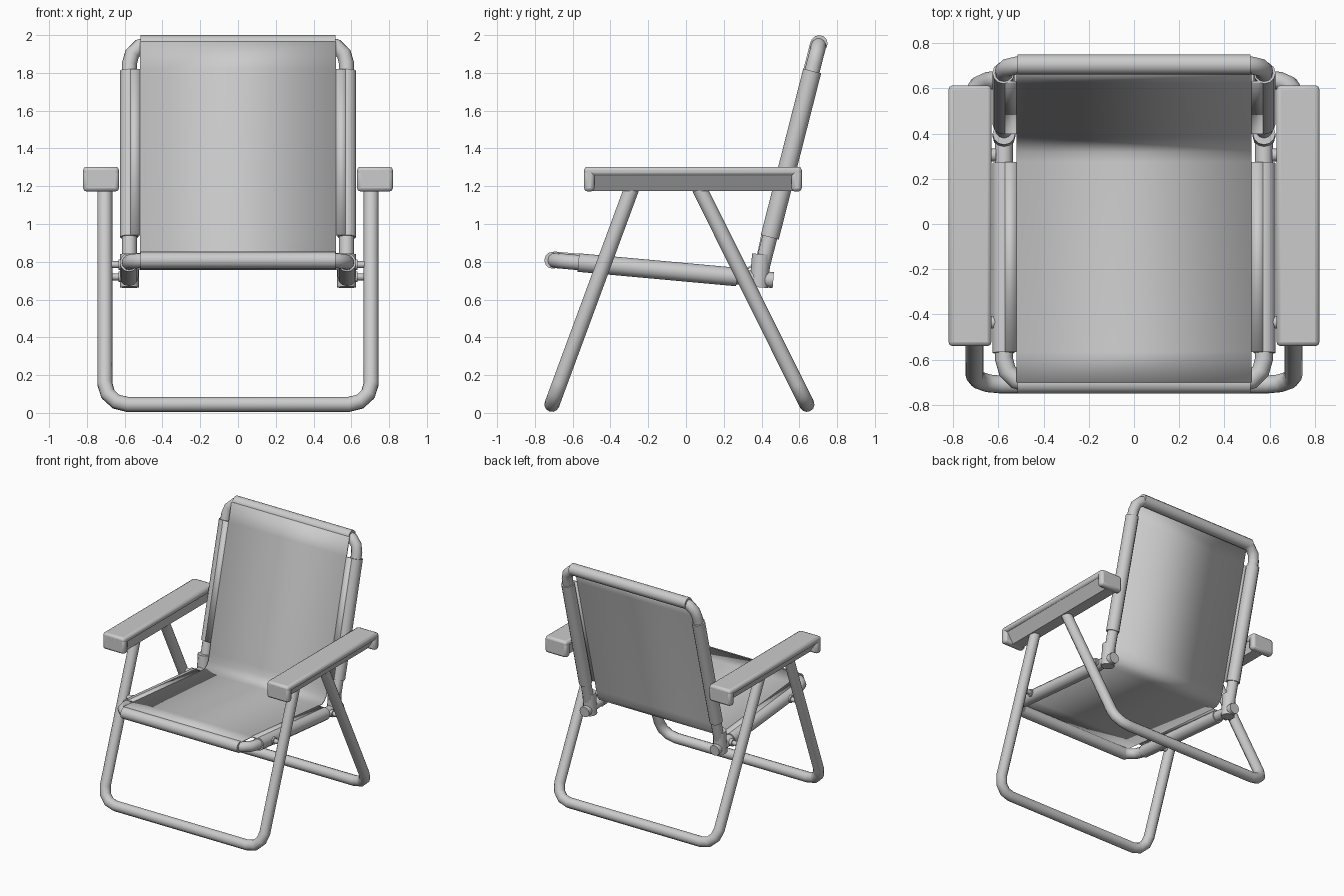
import bpy, bmesh, math
from mathutils import Vector

if "Cube" in bpy.data.objects:
    bpy.data.objects.remove(bpy.data.objects["Cube"])


def smooth(ob, angle=50):
    bpy.ops.object.select_all(action='DESELECT')
    ob.select_set(True)
    bpy.context.view_layer.objects.active = ob
    bpy.ops.object.shade_smooth_by_angle(angle=math.radians(angle))


def tube(name, pts, r):
    cu = bpy.data.curves.new(name, 'CURVE')
    cu.dimensions = '3D'
    cu.bevel_depth = r
    cu.bevel_resolution = 4
    cu.use_fill_caps = True
    sp = cu.splines.new('POLY')
    sp.points.add(len(pts) - 1)
    for p, co in zip(sp.points, pts):
        p.co = (*co, 1)
    ob = bpy.data.objects.new(name, cu)
    bpy.context.collection.objects.link(ob)
    bpy.ops.object.select_all(action='DESELECT')
    ob.select_set(True)
    bpy.context.view_layer.objects.active = ob
    bpy.ops.object.convert(target='MESH')
    ob = bpy.context.object
    smooth(ob)
    return ob


def u_frame(name, end, bar, hw, r, cr, n=3):
    """U-shaped tube: free ends at (y, z) end, crossbar at bar."""
    e, b = Vector((0, *end)), Vector((0, *bar))
    d = (b - e).normalized()
    half = [e + Vector((hw, 0, 0))]
    for i in range(n + 1):
        a = math.pi / 2 * i / n
        half.append(b + d * (cr * (math.sin(a) - 1)) + Vector((hw - cr + cr * math.cos(a), 0, 0)))
    return tube(name, half + [Vector((-p.x, p.y, p.z)) for p in reversed(half)], r)


def sheet(name, prof, x0, x1):
    bm = bmesh.new()
    rows = [[bm.verts.new((x, y, z)) for x in (x0, x1)] for y, z in prof]
    for a, b in zip(rows, rows[1:]):
        bm.faces.new((a[0], a[1], b[1], b[0]))
    me = bpy.data.meshes.new(name)
    bm.to_mesh(me)
    bm.free()
    ob = bpy.data.objects.new(name, me)
    bpy.context.collection.objects.link(ob)
    m = ob.modifiers.new('thickness', 'SOLIDIFY')
    m.thickness = 0.01
    m.offset = 0
    smooth(ob)
    return ob


def prism(name, section, y0, y1, bevel=0):
    """Extrude an (x, z) outline along y."""
    bm = bmesh.new()
    f = bm.faces.new([bm.verts.new((x, y0, z)) for x, z in section])
    g = bmesh.ops.extrude_face_region(bm, geom=[f])['geom']
    bmesh.ops.translate(bm, vec=(0, y1 - y0, 0), verts=[v for v in g if isinstance(v, bmesh.types.BMVert)])
    bmesh.ops.recalc_face_normals(bm, faces=bm.faces)
    me = bpy.data.meshes.new(name)
    bm.to_mesh(me)
    bm.free()
    ob = bpy.data.objects.new(name, me)
    bpy.context.collection.objects.link(ob)
    if bevel:
        m = ob.modifiers.new('bevel', 'BEVEL')
        m.width = bevel
        m.segments = 2
    smooth(ob, 40)
    return ob


def box(name, x0, x1, y0, y1, z0, z1, bevel):
    return prism(name, [(x0, z0), (x1, z0), (x1, z1), (x0, z1)], y0, y1, bevel)


# key side-view points (y, z)
SEAT_F, SEAT_R = Vector((-0.705, 0.808)), Vector((0.43, 0.705))
BACK_T, BACK_B = Vector((0.705, 1.955)), Vector((0.39, 0.72))


def seat_pt(y):
    t = (y - SEAT_F.x) / (SEAT_R.x - SEAT_F.x)
    return SEAT_F.lerp(SEAT_R, t)


def back_pt(z):
    t = (z - BACK_B.y) / (BACK_T.y - BACK_B.y)
    return BACK_B.lerp(BACK_T, t)


# tubular frames
u_frame('front_leg', (-0.287, 1.19), (-0.71, 0.045), 0.705, 0.04, 0.12)
u_frame('rear_leg', (0.07, 1.19), (0.64, 0.045), 0.705, 0.04, 0.12)
u_frame('seat_frame', SEAT_R, SEAT_F, 0.575, 0.04, 0.11)
u_frame('back_frame', BACK_B, BACK_T, 0.575, 0.04, 0.11)

# continuous fabric: seat, curved rear, backrest
ns = Vector((0.09, 0.996)) * 0.042
nb = Vector((-0.969, 0.247)) * 0.042
seat_line = [SEAT_F + ns, seat_pt(-0.57) + ns, seat_pt(0.27) + ns]
back_line = [back_pt(0.93) + nb, back_pt(1.81) + nb, BACK_T + nb]
bend = [(0.32, 0.762), (0.35, 0.778), (0.373, 0.81), (0.388, 0.87)]
sheet('fabric', seat_line + bend + back_line, -0.52, 0.52)
for s, side in ((1, 'right'), (-1, 'left')):
    sheet('seat_fabric_edge_' + side, seat_line[1:], s * 0.52, s * 0.575)
    sheet('back_fabric_edge_' + side, back_line[:2], s * 0.52, s * 0.575)

# fabric hems wrapped round the crossbars
tube('seat_front_hem', [(-0.515, *SEAT_F), (0.515, *SEAT_F)], 0.045)
tube('back_top_hem', [(-0.515, *BACK_T), (0.515, *BACK_T)], 0.045)

for s, side in ((1, 'right'), (-1, 'left')):
    x = s * 0.577
    # fabric sleeves on the side tubes
    tube('seat_sleeve_' + side, [(x, *seat_pt(-0.57)), (x, *seat_pt(0.27))], 0.049)
    tube('back_sleeve_' + side, [(x, *back_pt(0.93)), (x, *back_pt(1.81))], 0.049)

    # hinge joint
    h = tube('hinge_' + side, [(s * 0.575, 0.385, 0.665), (s * 0.575, 0.40, 0.84)], 0.05)
    b = h.modifiers.new('bevel', 'BEVEL')
    b.width = 0.025
    b.segments = 2
    b.limit_method = 'ANGLE'
    b.angle_limit = math.radians(60)
    tube('seat_tube_end_' + side, [(s * 0.575, 0.425, 0.706), (s * 0.575, 0.462, 0.703)], 0.042)

    # pivot pins with collars
    for part, y, z in (('front', -0.435, 0.785), ('rear', 0.305, 0.72)):
        tube(f'{part}_pin_{side}', [(s * 0.575, y, z), (s * 0.70, y, z)], 0.018)
        tube(f'{part}_pin_collar_{side}', [(s * 0.61, y, z), (s * 0.632, y, z)], 0.028)

    # armrest: top slab, end caps, tapered core
    x0, x1 = sorted((s * 0.63, s * 0.82))
    box('armrest_top_' + side, x0, x1, -0.54, 0.613, 1.255, 1.303, 0.018)
    box('armrest_front_cap_' + side, x0, x1, -0.54, -0.485, 1.172, 1.29, 0.018)
    box('armrest_rear_cap_' + side, x0, x1, 0.558, 0.613, 1.172, 1.29, 0.018)
    prism('armrest_core_' + side,
          [(s * 0.64, 1.265), (s * 0.66, 1.174), (s * 0.75, 1.174), (s * 0.81, 1.265)], -0.5, 0.57)
